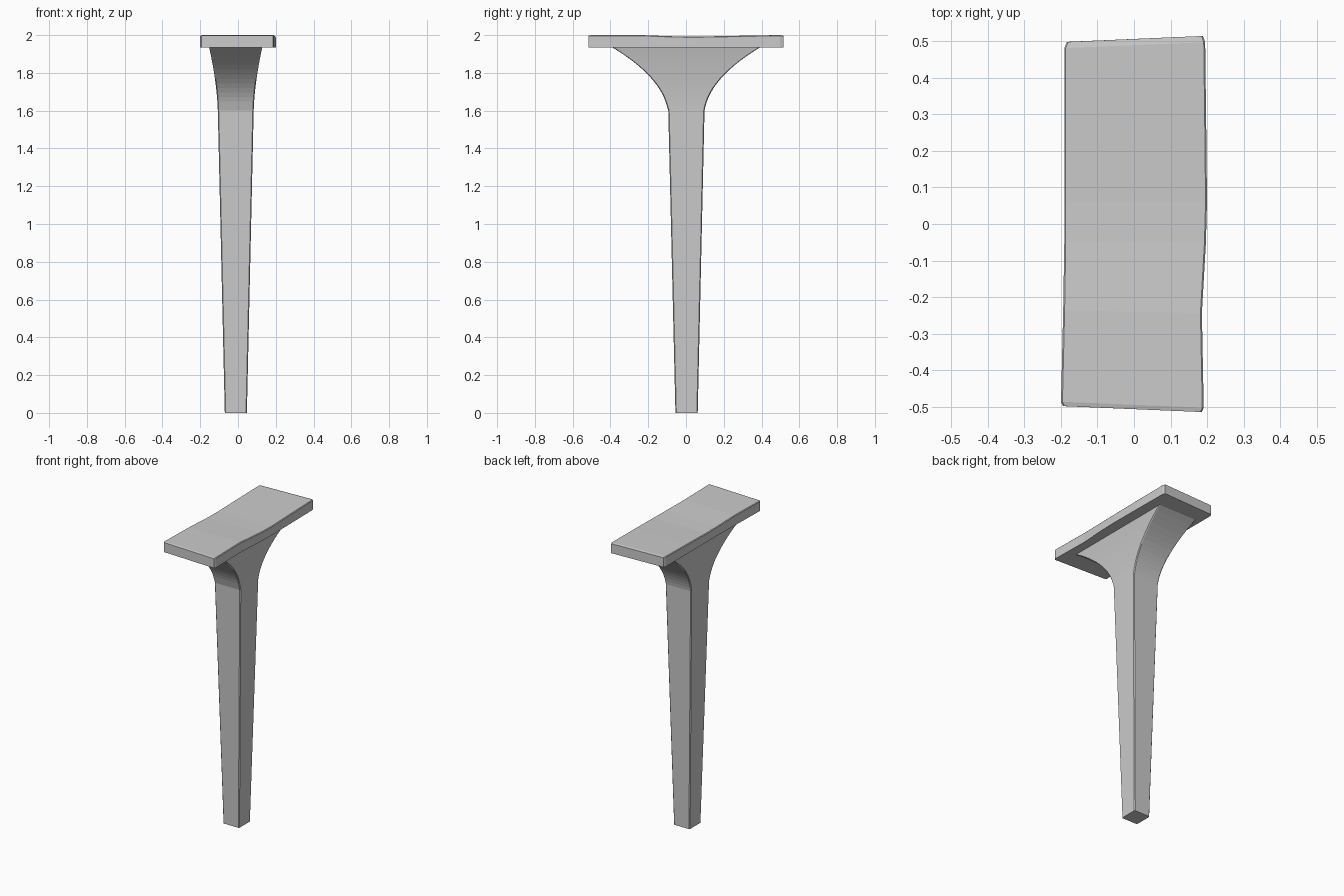
import bpy, bmesh

if "Cube" in bpy.data.objects:
    bpy.data.objects.remove(bpy.data.objects["Cube"])


def make_object(name, bm):
    bmesh.ops.recalc_face_normals(bm, faces=bm.faces[:])
    mesh = bpy.data.meshes.new(name)
    bm.to_mesh(mesh)
    bm.free()
    obj = bpy.data.objects.new(name, mesh)
    bpy.context.collection.objects.link(obj)
    return obj


def loft(bm, rings):
    loops = [[bm.verts.new(p) for p in r] for r in rings]
    n = len(loops[0])
    for a, b in zip(loops, loops[1:]):
        for i in range(n):
            j = (i + 1) % n
            bm.faces.new((a[i], a[j], b[j], b[i]))
    bm.faces.new(loops[0])
    bm.faces.new(loops[-1])


# Tapered leg, flaring along y into the plate
def section(z, x0, x1, y0, y1, c=0.005):
    return [(x0 + c, y0, z), (x1 - c, y0, z), (x1, y0 + c, z), (x1, y1 - c, z),
            (x1 - c, y1, z), (x0 + c, y1, z), (x0, y1 - c, z), (x0, y0 + c, z)]


rings = [section(0, -0.07, 0.047, -0.056, 0.062),
         section(1.6, -0.107, 0.083, -0.094, 0.098)]
z0, z1, steps = 1.6, 1.937, 14
for i in range(1, steps + 1):
    t = i / steps
    z = z0 + (z1 - z0) * t
    fy = 0.297 * (0.2 * t + 0.8 * t ** 2.1)
    fx = 0.046 * (0.2 * t + 0.8 * t ** 1.8)
    rings.append(section(z, -0.107 - fx, 0.083 + fx, -0.096 - fy, 0.098 + fy))
bm = bmesh.new()
loft(bm, rings)
make_object("leg", bm)

# Slightly irregular, gently dipped top plate: (y, left x, right x, top z)
rows = [(-0.507, -0.194, 0.186, 1.997), (-0.495, -0.200, 0.191, 2.0),
        (-0.24, -0.194, 0.186, 2.0), (-0.05, -0.191, 0.197, 1.993),
        (0.06, -0.191, 0.200, 1.992), (0.25, -0.191, 0.198, 1.996),
        (0.49, -0.191, 0.195, 2.0), (0.507, -0.184, 0.189, 1.997)]
plate_rings = []
for i, (y, xl, xr, zt) in enumerate(rows):
    skew = 0.008 * max(-1, min(1, y / 0.5))
    yl, yr = y - skew, y + skew
    zb = 1.934
    plate_rings.append([(xl, yl, zb), (xr, yr, zb), (xr, yr, zt - 0.004),
                        (xr - 0.004, yr, zt), (xl + 0.004, yl, zt), (xl, yl, zt - 0.004)])
bm = bmesh.new()
loft(bm, plate_rings)
make_object("top_plate", bm)
